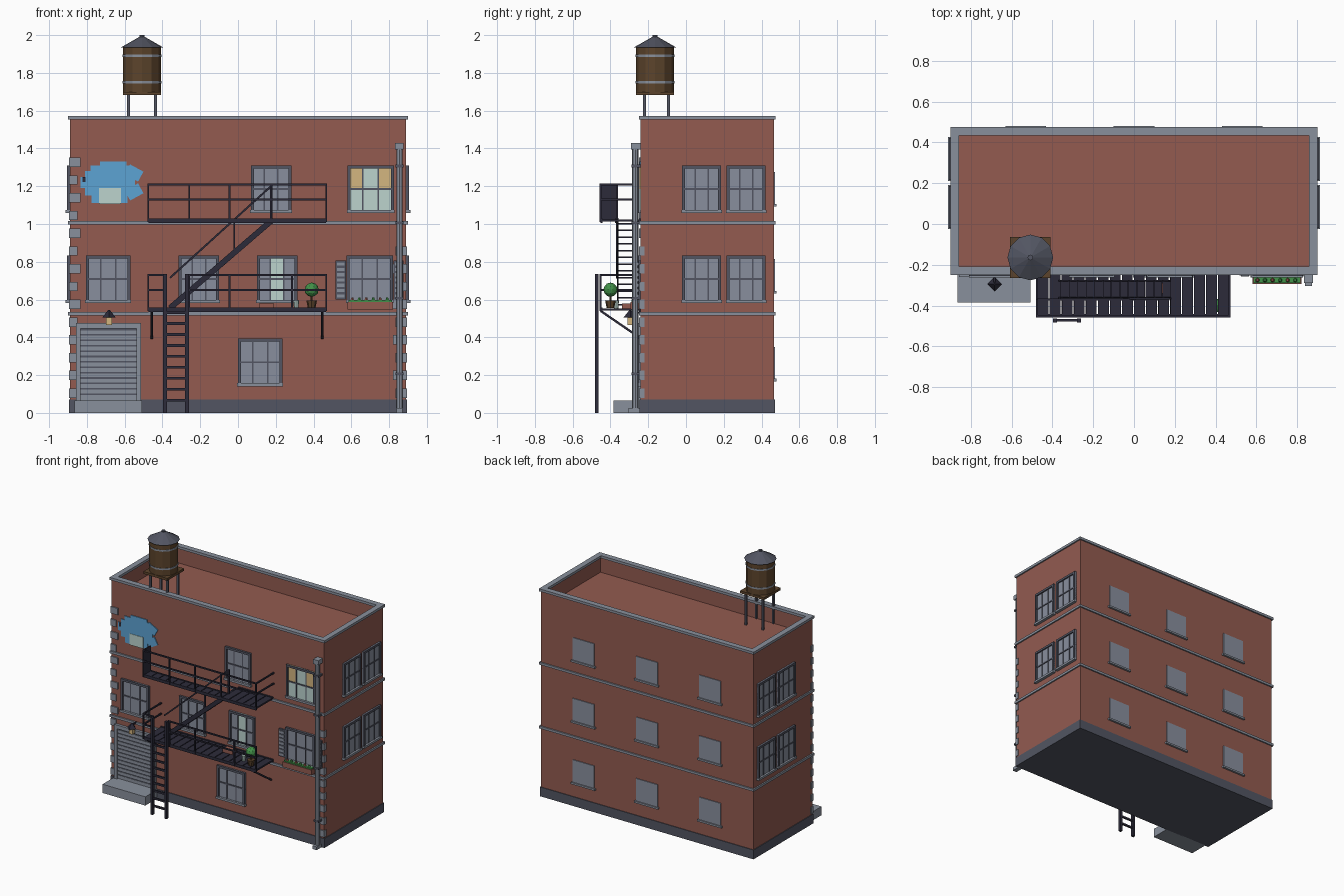
import bpy, bmesh, math
from mathutils import Matrix, Vector

if "Cube" in bpy.data.objects:
    bpy.data.objects.remove(bpy.data.objects["Cube"])


def lin(c):
    c /= 255
    return c / 12.92 if c <= 0.04045 else ((c + 0.055) / 1.055) ** 2.4


COLOURS = {"brick": (147, 91, 80), "stone": (137, 144, 156), "slate": (82, 85, 98),
           "iron": (44, 43, 58), "glass": (137, 143, 158), "wood": (92, 68, 44),
           "blue": (92, 163, 212), "pale": (188, 212, 206), "tan": (212, 182, 128),
           "green": (66, 145, 72)}
MATS = {}
for n, c in COLOURS.items():
    MATS[n] = bpy.data.materials.new(n)
    MATS[n].diffuse_color = (*[lin(v) for v in c], 1)


class Part:
    """Collects simple solids into one named object."""
    def __init__(self, name):
        self.name, self.bm, self.mats = name, bmesh.new(), []

    def paint(self, verts, mat):
        if mat not in self.mats:
            self.mats.append(mat)
        for f in {f for v in verts for f in v.link_faces}:
            f.material_index = self.mats.index(mat)

    def cube(self, m, mat):
        self.paint(bmesh.ops.create_cube(self.bm, size=1, matrix=m)["verts"], mat)

    def box(self, x0, x1, y0, y1, z0, z1, mat):
        self.cube(Matrix.Translation(((x0 + x1) / 2, (y0 + y1) / 2, (z0 + z1) / 2))
                  @ Matrix.Diagonal((x1 - x0, y1 - y0, z1 - z0, 1)), mat)

    def bar(self, a, b, w, mat, h=None):
        a, b = Vector(a), Vector(b)
        d = b - a
        self.cube(Matrix.Translation((a + b) / 2) @ d.to_track_quat('X', 'Z').to_matrix().to_4x4()
                  @ Matrix.Diagonal((d.length, w, h or w, 1)), mat)

    def cone(self, x, y, z0, z1, r0, r1, n, mat):
        m = Matrix.Translation((x, y, (z0 + z1) / 2))
        self.paint(bmesh.ops.create_cone(self.bm, cap_ends=True, segments=n, radius1=r0, radius2=r1,
                                         depth=z1 - z0, matrix=m)["verts"], mat)

    def done(self, matrix=None):
        me = bpy.data.meshes.new(self.name)
        self.bm.to_mesh(me)
        self.bm.free()
        for m in self.mats:
            me.materials.append(MATS[m])
        ob = bpy.data.objects.new(self.name, me)
        bpy.context.collection.objects.link(ob)
        if matrix:
            ob.matrix_world = matrix
        return ob


X, YF, YB = 0.89, -0.24, 0.465

# brick body with sunken roof behind a parapet
p = Part("brick_walls")
p.box(-X, X, YF, YB, 0.06, 1.56, "brick")
top = max(p.bm.faces, key=lambda f: f.calc_center_median().z)
bmesh.ops.inset_region(p.bm, faces=[top], thickness=0.03)
wall = bmesh.ops.extrude_face_region(p.bm, geom=[top])["geom"]
bmesh.ops.translate(p.bm, verts=[g for g in wall if isinstance(g, bmesh.types.BMVert)], vec=(0, 0, -0.12))
bmesh.ops.delete(p.bm, geom=[top], context='FACES')
p.done()

p = Part("foundation")
p.box(-X - .005, X + .005, YF - .005, YB + .005, 0, 0.07, "slate")
p.done()

# string courses and coping run round the whole building
for name, z0, z1, o, i in (("lower_string_course", .515, .533, .01, -.01),
                           ("upper_string_course", .998, 1.016, .01, -.01),
                           ("coping", 1.553, 1.572, .01, -.032)):
    p = Part(name)
    p.box(-X - o, X + o, YF - o, YF - i, z0, z1, "stone")
    p.box(-X - o, X + o, YB + i, YB + o, z0, z1, "stone")
    for s in (-1, 1):
        a, b = sorted((s * (X + o), s * (X + i)))
        p.box(a, b, YF - i, YB + i, z0, z1, "stone")
    p.done()

# alternating corner stones
for name, s, count in (("left_quoins", -1, 14), ("right_quoins", 1, 9)):
    p = Part(name)
    for k in range(count):
        z, w = 0.08 + k * 0.094, 0.055 if k % 2 else 0.04
        a, b = sorted((s * (X + .006), s * (X - w - .015 * (s > 0))))
        p.box(a, b, YF - .008, YF + .02, z, z + 0.05, "stone")
    p.done()


def window(name, place, w, h, panes=None):
    """Framed window, 3 x 2 panes; local -y is outward, origin at bottom centre."""
    p, f = Part(name), 0.016
    for r in range(2):
        for c in range(3):
            mat = panes[r * 3 + c] if panes else "glass"
            p.box(-w / 2 + c * w / 3, -w / 2 + (c + 1) * w / 3, -.006, .004,
                  (1 - r) * h / 2, (2 - r) * h / 2, mat)
    for s in (-1, 1):
        p.box(s * (w / 2 - f / 2) - f / 2, s * (w / 2 - f / 2) + f / 2, -.016, .004, 0, h, "slate")
        p.box(s * w / 6 - .004, s * w / 6 + .004, -.01, .004, 0, h, "slate")
    p.box(-w / 2, w / 2, -.016, .004, h - f, h, "slate")
    p.box(-w / 2, w / 2, -.011, .004, h / 2 - .005, h / 2 + .005, "slate")
    p.box(-w / 2 - .004, w / 2 + .004, -.022, .004, -.002, .014, "stone")
    p.done(place)


LIT = ["tan", "pale", "tan", "pale", "pale", "pale"]
OPEN = ["glass", "pale", "glass"] * 2
for name, x0, x1, z, panes in (("ground", 0, .235, .143, None), ("left", -.805, -.57, .583, None),
                               ("stair", -.315, -.1, .583, None), ("open", .1, .315, .583, OPEN),
                               ("shuttered", .575, .82, .583, None), ("upper", .068, .283, 1.06, None),
                               ("lit", .58, .825, 1.06, LIT)):
    window(name + "_front_window", Matrix.Translation(((x0 + x1) / 2, YF, z)), x1 - x0, .25, panes)
for side, s in (("left", -1), ("right", 1)):
    for z in (.583, 1.06):
        for y in (.083, .318):
            window(side + "_side_window", Matrix.Translation((s * X, y, z))
                   @ Matrix.Rotation(s * math.pi / 2, 4, 'Z'), .207, .25)

# plain rear windows with sills
for z in (.175, .64, 1.1):
    for x in (-.53, 0, .53):
        p = Part("rear_window")
        p.box(x - .09, x + .09, YB - .01, YB + .006, z, z + .175, "glass")
        p.box(x - .1, x + .1, YB - .01, YB + .015, z - .008, z + .006, "stone")
        p.done()

# garage door, step and lamp
p = Part("garage_door")
p.box(-.835, -.535, YF - .006, YF, .065, .45, "stone")
for k in range(13):
    z = .075 + k * .0285
    p.box(-.833, -.537, YF - .012, YF, z, z + .02, "stone")
    p.box(-.833, -.537, YF - .008, YF, z + .02, z + .0285, "slate")
for a, b, z0 in ((-.858, -.833, .065), (-.537, -.513, .065), (-.858, -.513, .447)):
    p.box(a, b, YF - .02, YF, z0, .475, "stone")
p.done()
p = Part("garage_step")
p.box(-.865, -.507, -.385, YF, 0, .066, "stone")
p.done()
p = Part("wall_lamp")
p.box(-.698, -.668, -.31, -.28, .465, .507, "tan")
p.cone(-.683, -.295, .505, .545, .036, .004, 4, "iron")
p.bar((-.683, -.29, .53), (-.683, YF, .53), .01, "iron")
p.done()

# painted fish sign in stepped rows
p = Part("fish_mural")
for z0, z1, a, b in ((1.31, 1.33, -.73, -.59), (1.28, 1.31, -.78, -.56), (1.25, 1.28, -.81, -.55),
                     (1.19, 1.25, -.835, -.545), (1.15, 1.19, -.81, -.555), (1.11, 1.15, -.775, -.585)):
    p.box(a, b, YF - .006, YF, z0, z1, "blue")
for z, t in ((1.27, .5), (1.17, -.5)):
    p.cube(Matrix.Translation((-.55, YF - .003, z)) @ Matrix.Rotation(t, 4, 'Y')
           @ Matrix.Diagonal((.08, .006, .06, 1)), "blue")
p.box(-.735, -.62, YF - .009, YF, 1.105, 1.19, "pale")
p.box(-.823, -.808, YF - .009, YF, 1.222, 1.25, "iron")
p.done()

# shutters and flower box
p = Part("shutters")
for a in (.517, .822):
    p.box(a, a + .055, YF - .012, YF, .6, .808, "slate")
    for k in range(7):
        p.box(a + .008, a + .047, YF - .017, YF, .611 + k * .028, .628 + k * .028, "stone")
p.done()
p = Part("flower_box")
p.box(.58, .82, -.293, YF, .548, .588, "brick")
p.box(.585, .815, -.288, YF, .588, .597, "green")
for k in range(6):
    x = .605 + k * .037
    p.cone(x, -.275, .59, .61, .013, .006, 6, "green" if k % 2 else "brick")
p.done()

# drainpipe with hopper and foot
p = Part("drainpipe")
p.cone(.855, -.268, 0, 1.4, .017, .017, 8, "stone")
p.box(.832, .876, -.29, YF, 1.395, 1.43, "stone")
p.box(.838, .872, -.305, YF, 0, .025, "stone")
for z in (.2, .6, 1.0, 1.3):
    p.box(.834, .876, -.288, YF, z, z + .014, "slate")
p.done()


# fire escape
XL, XR, YO = -.475, .467, -.452


def deck(p, a, b, y0, y1, z):
    n = round((b - a) / .06)
    w = (b - a) / n
    for k in range(n):
        p.box(a + k * w + .003, a + (k + 1) * w - .003, y0, y1, z, z + .012, "iron")
    for y in (y0, y1 - .01):
        p.box(a, b, y, y + .01, z - .006, z + .016, "iron")


def rail(p, a, b, z, heights, w=.01):
    for h in heights:
        p.bar((*a, z + h), (*b, z + h), w, "iron")


p = Part("upper_landing")
deck(p, .175, XR, YO, YF, 1.012)
deck(p, XL, .175, YO, -.365, 1.012)
rail(p, (XL, YO), (XR, YO), 1.015, (.115, .195))
rail(p, (XR, YO), (XR, YF), 1.015, (.115, .195))
for x in (XL, -.258, -.045, .175, XR):
    p.box(x - .005, x + .005, YO - .005, YO + .005, 1.01, 1.215, "iron")
p.box(XL - .004, XL + .004, YO, -.37, 1.015, 1.215, "iron")
p.done()

p = Part("lower_landing")
deck(p, XL, XR, YO, YF, .541)
rail(p, (XL, YO), (-.39, YO), .54, (.11, .19))
rail(p, (-.27, YO), (XR, YO), .54, (.11, .19))
rail(p, (XL, YO), (XL, YF), .54, (.11, .19))
for x in (XL, -.258, -.045, .285, XR):
    p.box(x - .005, x + .005, YO - .005, YO + .005, .54, .735, "iron")
for x in (-.456, .446):
    p.bar((x, YO, .54), (x, YF, .395), .012, "iron")
p.done()

p = Part("escape_stair")
for y in (-.362, -.278):
    p.bar((-.36, y, .555), (.18, y, 1.02), .008, "iron", .03)
for k in range(13):
    t = (k + .5) / 13
    x, z = -.36 + .54 * t, .555 + .465 * t
    p.box(x - .02, x + .02, -.362, -.278, z - .004, z + .004, "iron")
p.bar((-.36, -.365, .715), (.18, -.365, 1.205), .01, "iron")
for x, z0, z1 in ((-.02, .85, 1.02), (.178, 1.0, 1.205)):
    p.box(x - .005, x + .005, -.37, -.36, z0, z1, "iron")
p.done()

p = Part("drop_ladder")
for x in (-.387, -.27):
    p.box(x - .01, x + .01, -.482, -.462, 0, .735, "iron")
for k in range(9):
    p.box(-.387, -.27, -.478, -.466, .06 + k * .058, .074 + k * .058, "iron")
p.done()

# things left on the lower landing
p = Part("potted_plant")
p.cone(.39, -.4, .555, .595, .02, .028, 8, "wood")
p.cone(.39, -.4, .59, .63, .006, .006, 6, "wood")
m = Matrix.Translation((.39, -.4, .652))
p.paint(bmesh.ops.create_icosphere(p.bm, subdivisions=2, radius=.038, matrix=m)["verts"], "green")
p.done()
p = Part("cushion_and_bucket")
p.box(.11, .19, -.34, -.29, .553, .58, "brick")
p.cone(.308, -.37, .553, .595, .012, .015, 8, "pale")
p.done()

# rooftop water tank
TX, TY = -.508, -.164
p = Part("water_tank")
p.cone(TX, TY, 1.7, 1.94, .1, .1, 12, "wood")
p.box(TX - .1, TX + .1, TY - .1, TY + .1, 1.682, 1.7, "wood")
for z in (1.745, 1.885):
    p.cone(TX, TY, z, z + .012, .103, .103, 12, "stone")
p.cone(TX, TY, 1.935, 1.992, .112, .012, 12, "slate")
p.cone(TX, TY, 1.985, 2.0, .014, .014, 8, "slate")
for sx in (-.071, .071):
    for sy in (-.055, .071):
        p.box(TX + sx - .008, TX + sx + .008, TY + sy - .008, TY + sy + .008, 1.44, 1.69, "slate")
p.done()

for m in bpy.data.materials:
    if m.users and not m.is_grease_pencil:
        m.use_nodes = True
        m.node_tree.nodes["Principled BSDF"].inputs["Base Color"].default_value = m.diffuse_color
